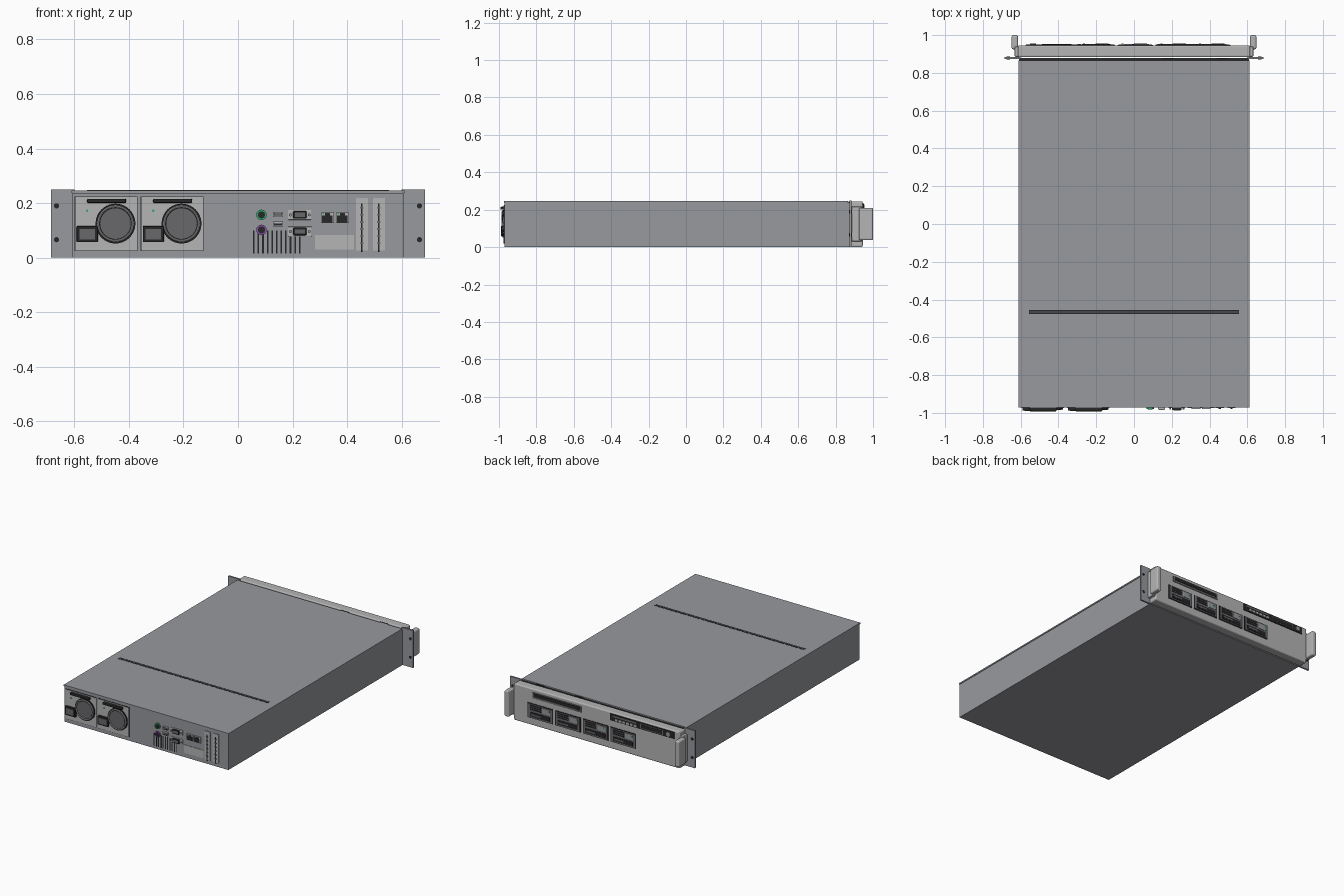
import bpy, math

if "Cube" in bpy.data.objects:
    bpy.data.objects.remove(bpy.data.objects["Cube"])

def material(name, r, g, b):
    m = bpy.data.materials.new(name)
    m.diffuse_color = (r, g, b, 1)
    m.use_nodes = True
    m.node_tree.nodes["Principled BSDF"].inputs["Base Color"].default_value = m.diffuse_color
    return m

CASE = material("case_grey", .31, .32, .34)
LIGHT = material("light_grey", .46, .46, .46)
MID = material("mid_grey", .14, .14, .15)
DARK = material("black_plastic", .02, .02, .022)
GREEN = material("green", .03, .4, .15)
PURPLE = material("purple", .25, .08, .4)
BLUE = material("blue", .05, .1, .4)

def finish(o, name, mat, bevel=0, segs=2):
    o.name = name
    o.data.materials.append(mat)
    if bevel:
        b = o.modifiers.new("bevel", 'BEVEL')
        b.width, b.segments = bevel, segs
    return o

def box(name, x0, x1, y0, y1, z0, z1, mat, bevel=0, segs=2):
    bpy.ops.mesh.primitive_cube_add(size=1, location=((x0+x1)/2, (y0+y1)/2, (z0+z1)/2))
    o = bpy.context.object
    o.scale = (abs(x1-x0), abs(y1-y0), abs(z1-z0))
    bpy.ops.object.transform_apply(location=False, rotation=False, scale=True)
    return finish(o, name, mat, bevel, segs)

def disc(name, x, z, r, y0, y1, mat, n=32):
    bpy.ops.mesh.primitive_cylinder_add(vertices=n, radius=r, depth=abs(y1-y0),
        location=(x, (y0+y1)/2, z), rotation=(math.pi/2, 0, 0))
    bpy.ops.object.shade_smooth_by_angle()
    return finish(bpy.context.object, name, mat)

def ring(name, x, y, z, r, t, mat):
    bpy.ops.mesh.primitive_torus_add(major_radius=r, minor_radius=t, major_segments=40,
        minor_segments=8, location=(x, y, z), rotation=(math.pi/2, 0, 0))
    bpy.ops.object.shade_smooth_by_angle()
    return finish(bpy.context.object, name, mat)

B = -.97   # back panel plane
F = .945   # bezel plane

def rear(name, x0, x1, z0, z1, out, mat, bevel=0):
    return box(name, x0, x1, B-out, B+.005, z0, z1, mat, bevel)

def front(name, x0, x1, z0, z1, out, mat, bevel=0):
    return box(name, x0, x1, F-.005, F+out, z0, z1, mat, bevel)

# chassis, lid and lid groove
box("chassis", -.608, .608, B, .88, 0, .236, CASE)
box("lid", -.611, .611, B-.002, .865, .237, .246, CASE)
box("lid_seam", -.606, .606, B+.002, .875, .235, .238, DARK)
box("lid_groove", -.555, .555, -.477, -.455, .24, .2468, DARK)
box("lid_groove_rib", -.553, .553, -.468, -.464, .24, .2475, MID)
for x0, x1 in ((.15, .21), (.44, .5)):
    box("lid_catch", x0, x1, .868, .878, .23, .244, DARK)

# rack ears with screw holes, and handles
for s in (-1, 1):
    box("rack_ear", s*.6, s*.685, .873, .885, 0, .25, CASE)
    for z in (.066, .19):
        disc("ear_hole", s*.665, z, .0095, .8715, .8865, DARK, 20)
    box("handle", s*.614, s*.648, .925, 1.0, .037, .21, LIGHT, .009, 3)
    box("handle_mount", s*.60, s*.632, .885, .94, .03, .217, LIGHT, .006)

# front bezel
box("bezel", -.615, .615, .883, F, 0, .245, LIGHT, .008, 3)

# optical drive
front("optical_drive", .113, .475, .183, .223, .004, MID, .002)
front("optical_tray", .125, .463, .196, .218, .007, DARK)
front("optical_button", .135, .16, .187, .193, .008, LIGHT)

# four drive bays
for i in range(4):
    x = .51 - .205*i
    front("drive_bay", x-.187, x, .048, .147, .003, DARK)
    front("drive_carrier", x-.182, x-.005, .052, .143, .006, MID, .002)
    for j in range(3):
        front("drive_vent", x-.1, x-.02, .104+.013*j, .112+.013*j, .008, DARK)
    front("drive_latch", x-.17, x-.11, .1, .136, .008, CASE, .002)
    front("drive_light", x-.165, x-.155, .122, .13, .0095, GREEN)
    front("drive_handle", x-.168, x-.02, .06, .09, .009, DARK, .002)
    front("drive_handle_grip", x-.1, x-.03, .07, .08, .0105, MID)

# control panel
front("control_panel", -.575, -.1, .19, .236, .004, DARK, .002)
for i in range(6):
    x = -.14 - .028*i
    front("panel_button", x-.02, x, .197, .211, .008, LIGHT)
front("panel_strip", -.30, -.12, .218, .229, .006, MID)
front("display", -.495, -.325, .197, .23, .006, MID)
front("display_glass", -.488, -.332, .201, .226, .007, DARK)
disc("power_button", -.535, .213, .015, F, F+.01, CASE, 24)

# two power supplies
for cx in (-.449, -.207):
    rear("psu_outline", cx-.15, cx+.081, .024, .225, .002, DARK)
    rear("psu_plate", cx-.147, cx+.078, .027, .222, .005, LIGHT)
    disc("psu_fan", cx, .125, .073, B, B-.011, DARK, 40)
    disc("psu_fan_hub", cx, .125, .056, B, B-.013, MID, 40)
    ring("psu_fan_ring", cx, B-.012, .125, .063, .004, LIGHT)
    rear("psu_handle", cx-.104, cx+.039, .2, .216, .022, DARK, .005)
    rear("psu_socket", cx-.142, cx-.065, .057, .116, .018, DARK, .003)
    rear("psu_socket_face", cx-.132, cx-.075, .067, .106, .02, MID)
    disc("psu_light", cx-.104, .172, .0045, B, B-.009, GREEN, 16)

# round ports
for z, m in ((.157, GREEN), (.102, PURPLE)):
    disc("round_port", .086, z, .019, B, B-.009, m)
    disc("round_port_socket", .086, z, .013, B, B-.011, DARK, 24)

# small flat ports
for z in (.15, .114):
    rear("flat_port", .128, .165, z, z+.018, .013, LIGHT)
    rear("flat_port_hole", .132, .161, z+.004, z+.014, .014, DARK)
    rear("flat_port_tongue", .134, .159, z+.009, z+.012, .015, LIGHT)

# video and serial ports
for z, m in ((.157, BLUE), (.096, GREEN)):
    rear("wide_port", .183, .27, z-.018, z+.018, .005, LIGHT, .002)
    rear("wide_port_shell", .202, .251, z-.014, z+.014, .016, DARK, .004)
    rear("wide_port_face", .208, .245, z-.008, z+.008, .0165, MID)
    for x in (.192, .261):
        disc("port_screw", x, z, .006, B, B-.013, CASE, 6)

# network ports
for x in (.304, .359):
    rear("network_port", x, x+.047, .127, .166, .009, LIGHT)
    rear("network_port_hole", x+.004, x+.043, .129, .155, .0105, DARK)
    rear("network_port_notch", x+.014, x+.033, .15, .163, .0105, DARK)
    rear("network_port_light", x+.005, x+.012, .158, .164, .0105, GREEN)

# vent slots, shorter under the lower wide port
for i in range(11):
    x = .055 + .0168*i
    rear("vent_slot", x, x+.006, .016, .1 if x < .175 else .077, .0015, DARK)

# blank plate and expansion slots
rear("blank_plate", .282, .425, .03, .084, .003, LIGHT)
for x in (.432, .494):
    rear("slot_cover", x, x+.044, .026, .219, .004, LIGHT)
    rear("slot_opening", x+.019, x+.025, .02, .199, .006, DARK)
    for j in range(6):
        z = .05 + .026*j
        rear("slot_clip", x+.016, x+.028, z, z+.006, .009, MID)
